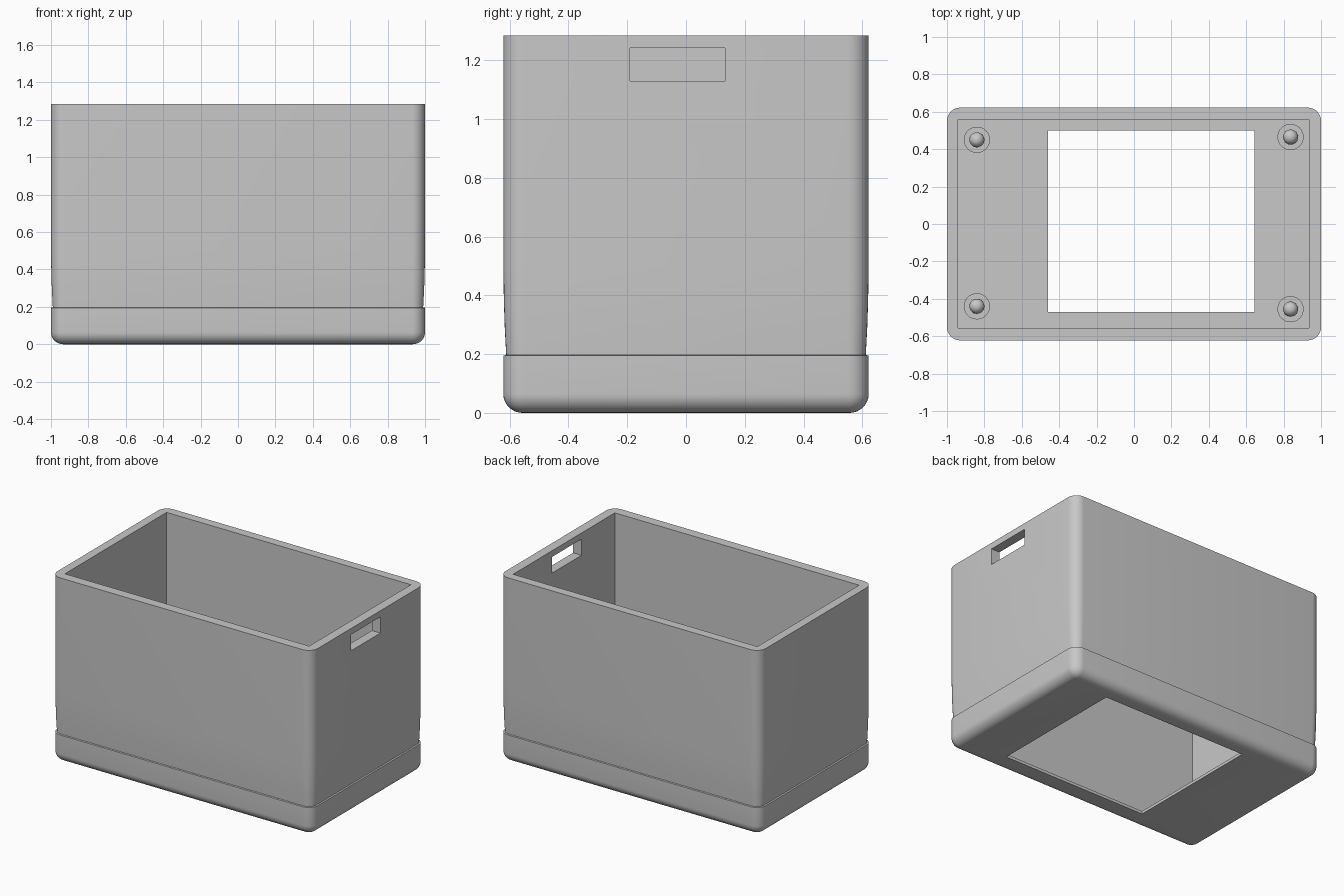
import bpy, bmesh, math
from mathutils import Matrix

cube = bpy.data.objects.get("Cube")
if cube:
    bpy.data.objects.remove(cube, do_unlink=True)

HX, HY, HEIGHT = 1.0, 0.622, 1.285
CORNER, FILLET = 0.07, 0.065
FLOOR = 0.02

grey = bpy.data.materials.new("plain_grey")
grey.use_nodes = True
grey.diffuse_color = (0.58, 0.58, 0.58, 1)
grey.node_tree.nodes["Principled BSDF"].inputs["Base Color"].default_value = grey.diffuse_color


def make_object(name, bm):
    bmesh.ops.recalc_face_normals(bm, faces=bm.faces)
    mesh = bpy.data.meshes.new(name)
    bm.to_mesh(mesh)
    bm.free()
    mesh.materials.append(grey)
    obj = bpy.data.objects.new(name, mesh)
    bpy.context.collection.objects.link(obj)
    return obj


def make_active(obj):
    bpy.ops.object.select_all(action='DESELECT')
    obj.select_set(True)
    bpy.context.view_layer.objects.active = obj


def smooth(obj):
    make_active(obj)
    bpy.ops.object.shade_smooth_by_angle(angle=math.radians(30))


def loft(bm, rings):
    """Skin closed rings of points and cap both ends."""
    loops = [[bm.verts.new(p) for p in ring] for ring in rings]
    for a, b in zip(loops, loops[1:]):
        n = len(a)
        for i in range(n):
            bm.faces.new((a[i], a[(i + 1) % n], b[(i + 1) % n], b[i]))
    bm.faces.new(loops[0][::-1])
    bm.faces.new(loops[-1])


def rounded_ring(inset, z, steps=8):
    r = CORNER - inset
    pts = []
    for quarter, (sx, sy) in enumerate(((1, 1), (-1, 1), (-1, -1), (1, -1))):
        for k in range(steps + 1):
            a = (quarter + k / steps) * math.pi / 2
            pts.append((sx * (HX - CORNER) + r * math.cos(a),
                        sy * (HY - CORNER) + r * math.sin(a), z))
    return pts


def cut_box(obj, name, x, y, z):
    """Subtract a box given by its extents."""
    bm = bmesh.new()
    loft(bm, [[(x[0], y[0], h), (x[1], y[0], h), (x[1], y[1], h), (x[0], y[1], h)] for h in z])
    cutter = make_object(name, bm)
    cutter.hide_render = True
    mod = obj.modifiers.new(name, 'BOOLEAN')
    mod.operation, mod.solver, mod.object = 'DIFFERENCE', 'EXACT', cutter
    make_active(obj)
    bpy.ops.object.modifier_apply(modifier=mod.name)
    bpy.data.objects.remove(cutter, do_unlink=True)


# Bin body: rounded base, small ledge, wall that flares back out
rings = []
for k in range(9):
    a = k / 8 * math.pi / 2
    rings.append(rounded_ring(FILLET * (1 - math.sin(a)), FILLET * (1 - math.cos(a))))
for inset, z in ((0, 0.195), (0.01, 0.197), (0.005, 0.29), (0.002, 0.38), (0, 0.5), (0, HEIGHT)):
    rings.append(rounded_ring(inset, z))
bm = bmesh.new()
loft(bm, rings)
body = make_object("bin_body", bm)

# Cavity, floor opening and hand hole
cut_box(body, "cavity_cutter", (-0.94, 0.935), (-0.555, 0.56), (FLOOR, HEIGHT + 0.2))
cut_box(body, "floor_opening_cutter", (-0.46, 0.645), (-0.47, 0.50), (-0.1, 0.1))
cut_box(body, "hand_hole_cutter", (0.85, 1.1), (-0.19, 0.132), (1.13, 1.242))
smooth(body)


# Corner posts: a short round boss carrying a domed pin
def post(name, x, y, boss_r=0.07, pin_r=0.04, boss_h=0.06, pin_h=0.03, sides=32):
    profile = [(boss_r, 0), (boss_r, boss_h), (pin_r, boss_h), (pin_r, boss_h + pin_h)]
    for k in range(1, 7):
        a = k / 7 * math.pi / 2
        profile.append((pin_r * math.cos(a), boss_h + pin_h + pin_r * math.sin(a)))
    bm = bmesh.new()
    loft(bm, [[(r * math.cos(i * math.tau / sides), r * math.sin(i * math.tau / sides), z)
               for i in range(sides)] for r, z in profile])
    bm.transform(Matrix.Translation((x, y, FLOOR - 0.002)))
    smooth(make_object(name, bm))


post("post_back_right", -0.84, 0.45)
post("post_back_left", 0.837, 0.465)
post("post_front_right", -0.84, -0.44)
post("post_front_left", 0.837, -0.455)
